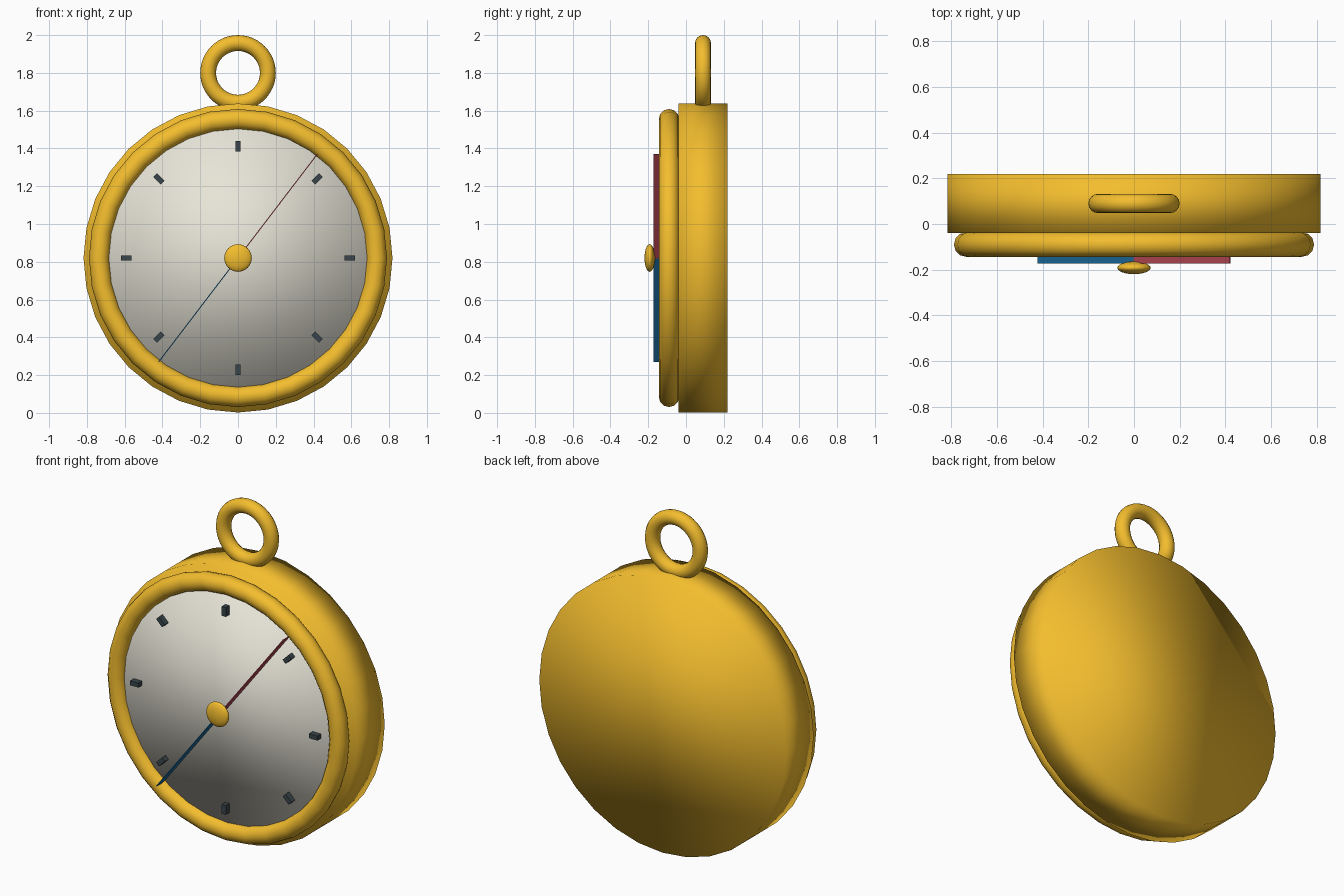
import bpy
from math import pi, sin, cos, atan2, hypot

if "Cube" in bpy.data.objects:
    bpy.data.objects.remove(bpy.data.objects["Cube"])

CZ = 0.82  # height of the case centre


def material(name, rgb):
    m = bpy.data.materials.new(name)
    m.diffuse_color = (*rgb, 1)
    m.use_nodes = True
    m.node_tree.nodes["Principled BSDF"].inputs["Base Color"].default_value = m.diffuse_color
    return m


gold = material("gold", (0.90, 0.51, 0.027))
cream = material("cream", (0.80, 0.78, 0.68))
dark = material("dark", (0.04, 0.06, 0.07))
red = material("red", (0.52, 0.07, 0.10))
blue = material("blue", (0.012, 0.16, 0.37))


def finish(name, mat, smooth=True):
    ob = bpy.context.object
    ob.name = name
    ob.data.materials.append(mat)
    if smooth:
        bpy.ops.object.shade_smooth()
    return ob


def disc(name, mat, radius, y0, y1):
    bpy.ops.mesh.primitive_cylinder_add(vertices=32, radius=radius, depth=y1 - y0,
                                        location=(0, (y0 + y1) / 2, CZ), rotation=(pi / 2, 0, 0))
    return finish(name, mat)


def ring(name, mat, major, minor, y, z, segs, sides):
    bpy.ops.mesh.primitive_torus_add(major_radius=major, minor_radius=minor, major_segments=segs,
                                     minor_segments=sides, location=(0, y, z), rotation=(pi / 2, 0, 0))
    return finish(name, mat)


def radial_box(name, mat, angle, r0, r1, width, y0, y1):
    # box pointing outward from the dial centre, angle clockwise from the top
    r = (r0 + r1) / 2
    bpy.ops.mesh.primitive_cube_add(size=1, location=(r * sin(angle), (y0 + y1) / 2, CZ + r * cos(angle)),
                                    rotation=(0, angle, 0))
    bpy.context.object.scale = (width, y1 - y0, r1 - r0)
    return finish(name, mat, False)


# case, dial, rim and hanging loop
disc("case", gold, 0.818, -0.04, 0.22)
disc("dial", cream, 0.70, -0.10, -0.03)
ring("rim", gold, 0.735, 0.054, -0.09, CZ, 32, 12)
ring("hanging_loop", gold, 0.158, 0.042, 0.09, 1.80, 48, 16)

# dial marks
for i in range(8):
    radial_box(f"mark_{i + 1}", dark, i * pi / 4, 0.565, 0.62, 0.027, -0.135, -0.09)

# needle halves: thin upright blades
length, tilt = hypot(0.42, 0.55), atan2(0.42, 0.55)
radial_box("needle_north", red, tilt, 0, length, 0.005, -0.173, -0.115)
radial_box("needle_south", blue, tilt + pi, 0, length, 0.005, -0.173, -0.115)

# flattened centre cap
bpy.ops.mesh.primitive_uv_sphere_add(segments=24, ring_count=16, radius=0.073, location=(0, -0.192, CZ))
bpy.context.object.scale = (1, 0.38, 1)
finish("centre_cap", gold)
